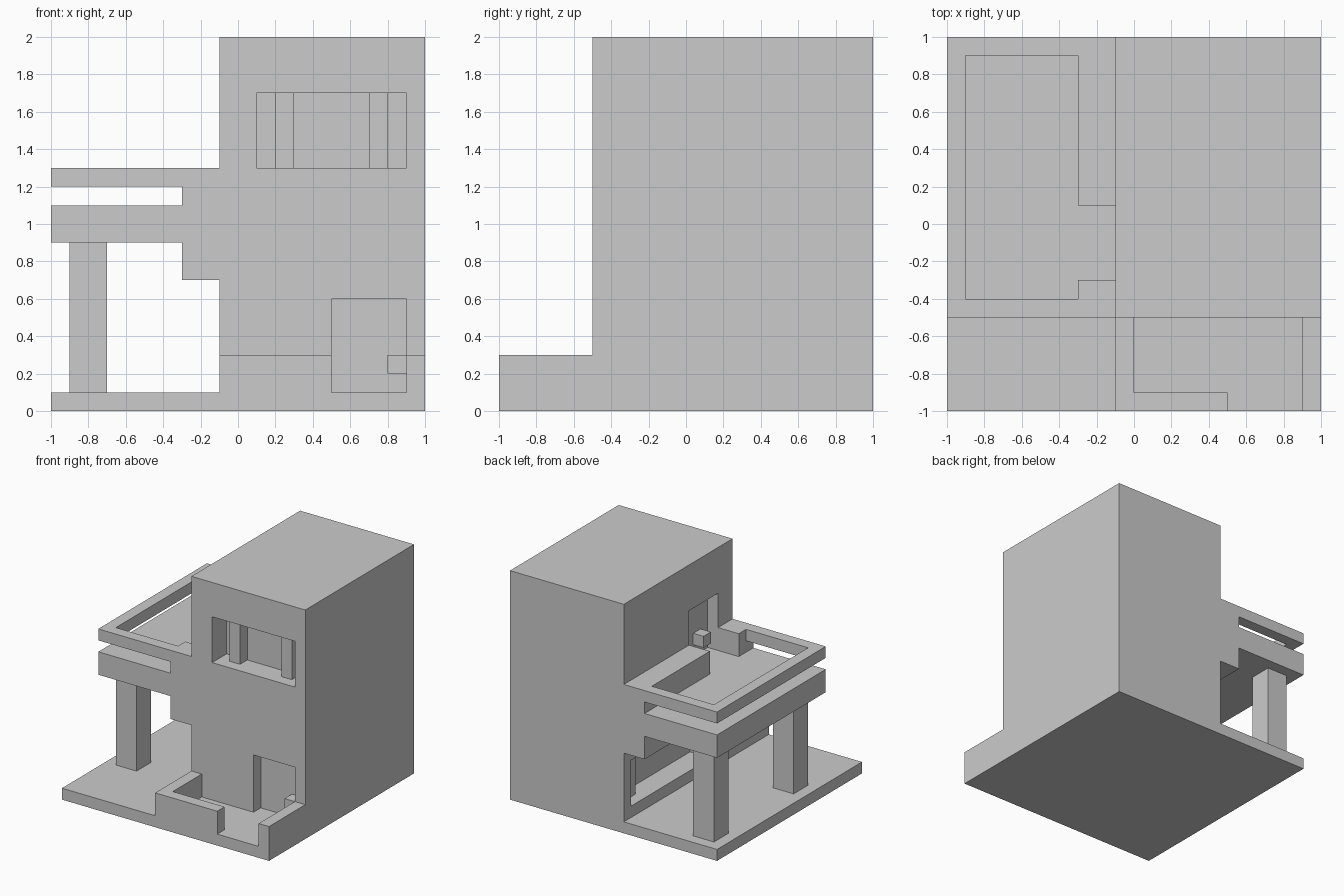
import bpy, bmesh

if "Cube" in bpy.data.objects:
    bpy.data.objects.remove(bpy.data.objects["Cube"])


def prism(name, pts, lo, hi, axis="z"):
    """Extrude a 2D outline along z (points are x,y) or along y (points are x,z)."""
    bm = bmesh.new()
    place = (lambda a, b, t: (a, b, t)) if axis == "z" else (lambda a, b, t: (a, t, b))
    face = bm.faces.new([bm.verts.new(place(a, b, lo)) for a, b in pts])
    ext = bmesh.ops.extrude_face_region(bm, geom=[face])
    verts = [v for v in ext["geom"] if isinstance(v, bmesh.types.BMVert)]
    bmesh.ops.translate(bm, verts=verts, vec=place(0, 0, hi - lo))
    bmesh.ops.recalc_face_normals(bm, faces=bm.faces[:])
    mesh = bpy.data.meshes.new(name)
    bm.to_mesh(mesh)
    bm.free()
    obj = bpy.data.objects.new(name, mesh)
    bpy.context.collection.objects.link(obj)
    return obj


def box(name, x, y, z):
    return prism(name, [(x[0], y[0]), (x[1], y[0]), (x[1], y[1]), (x[0], y[1])], *z)


def cut(target, x, y, z):
    cutter = box("cutter", x, y, z)
    cutter.hide_render = True
    mod = target.modifiers.new("recess", "BOOLEAN")
    mod.operation, mod.solver, mod.object = "DIFFERENCE", "EXACT", cutter
    bpy.context.view_layer.objects.active = target
    bpy.ops.object.modifier_apply(modifier=mod.name)
    bpy.data.objects.remove(cutter)


# Ground slab and main house block
box("base_slab", (-1, 1), (-1, 1), (0, 0.1))
house = box("house_body", (-0.1, 1), (-0.5, 1), (0.1, 2))

# Recessed doors and windows
cut(house, (0.5, 0.9), (-0.6, -0.4), (0.05, 0.6))     # front door
cut(house, (0.1, 0.9), (-0.6, -0.3), (1.3, 1.7))      # front window
cut(house, (-0.2, 0.0), (-0.3, 0.1), (1.1, 1.6))      # balcony door
cut(house, (-0.2, 0.1), (-0.4, 0.9), (0.2, 0.6))      # carport window

# Door knobs
box("front_door_knob", (0.8, 0.9), (-0.5, -0.4), (0.2, 0.3))
box("balcony_door_knob", (-0.1, 0.0), (-0.2, -0.1), (1.2, 1.3))

# Window bars
for i, x in enumerate((0.2, 0.7)):
    box(f"front_window_bar_{i}", (x, x + 0.1), (-0.4, -0.3), (1.3, 1.7))
for i, y in enumerate((-0.3, 0.7)):
    box(f"side_window_bar_{i}", (0.0, 0.1), (y, y + 0.1), (0.2, 0.6))

# Low porch walls
prism("porch_wall_left", [(-0.1, -0.5), (-0.1, -1), (0.5, -1), (0.5, -0.9),
                          (0, -0.9), (0, -0.5)], 0.1, 0.3)
box("porch_wall_right", (0.9, 1), (-1, -0.5), (0.1, 0.3))

# Balcony floor with stepped bracket underneath
prism("balcony_floor", [(-0.1, 0.7), (-0.1, 1.1), (-1, 1.1), (-1, 0.9),
                        (-0.3, 0.9), (-0.3, 0.7)], -0.5, 1, "y")

# Balcony rail and the blocks carrying it
prism("balcony_rail", [(-0.1, -0.5), (-1, -0.5), (-1, 1), (-0.1, 1), (-0.1, 0.1),
                       (-0.3, 0.1), (-0.3, 0.9), (-0.9, 0.9), (-0.9, -0.4),
                       (-0.3, -0.4), (-0.3, -0.3), (-0.1, -0.3)], 1.2, 1.3)
for side, y in (("front", (-0.5, -0.3)), ("back", (0.1, 1))):
    box(f"rail_block_{side}", (-0.3, -0.1), y, (1.1, 1.2))

# Carport pillars
for side, y in (("front", -0.4), ("back", 0.7)):
    box(f"pillar_{side}", (-0.9, -0.7), (y, y + 0.2), (0.1, 0.9))
